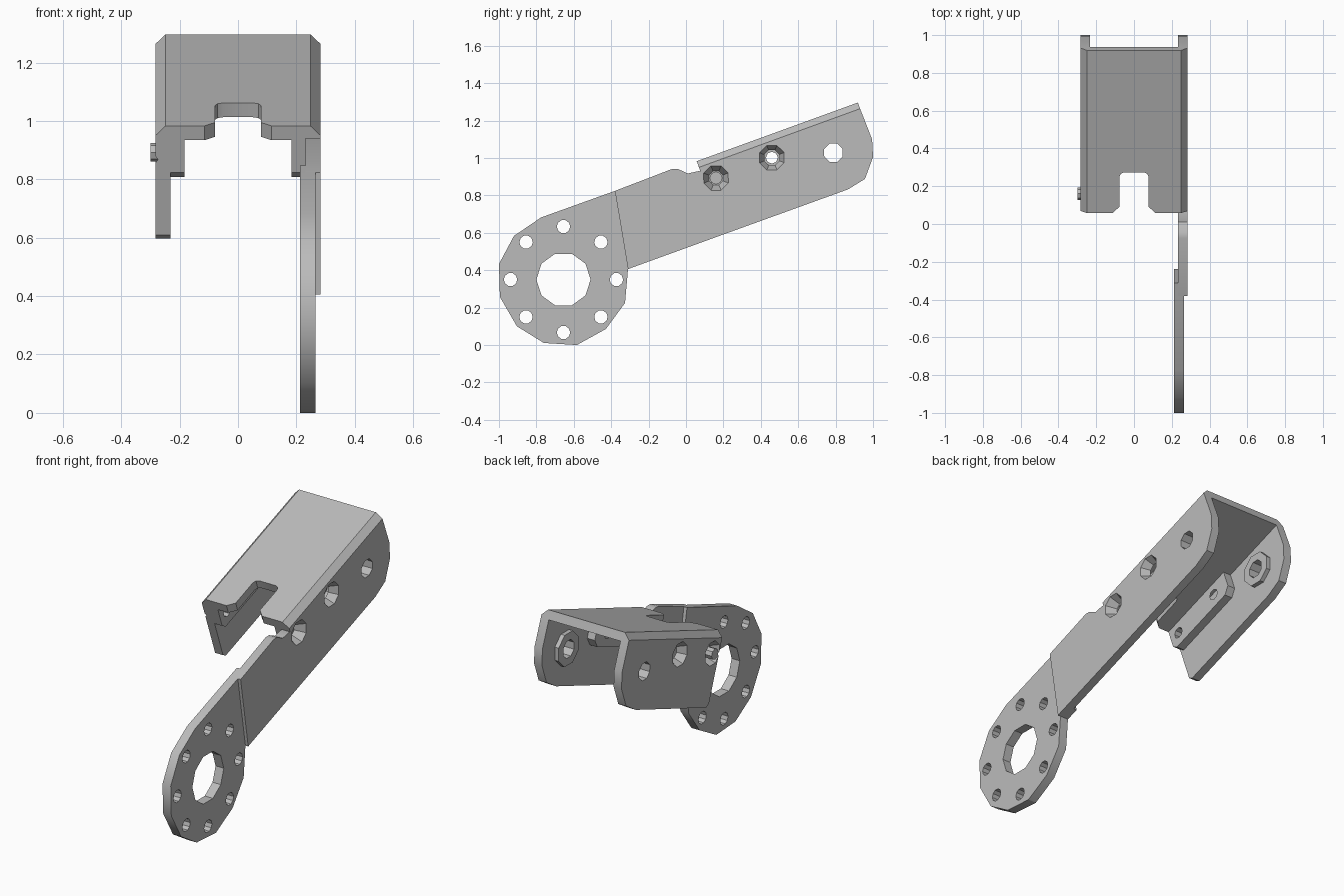
import bpy, bmesh, math
from mathutils import Matrix, Vector

if "Cube" in bpy.data.objects:
    bpy.data.objects.remove(bpy.data.objects["Cube"])

grey = bpy.data.materials.new("metal grey")
grey.use_nodes = True
colour = (0.5, 0.5, 0.5, 1)
grey.diffuse_color = colour
grey.node_tree.nodes["Principled BSDF"].inputs["Base Color"].default_value = colour

C, S = math.cos(math.radians(20)), math.sin(math.radians(20))
OUT, IN = 0.283, 0.232          # side wall faces
LOW, TOP = 0.487, 0.904         # lower edge and top face, across the slope
FRONT, BACK = 0.39, 1.307       # channel ends, along the slope


def tilt(u, v):
    """Slope coordinates to (y, z)."""
    return (u * C - v * S, u * S + v * C)


def finish(bm, name):
    bmesh.ops.recalc_face_normals(bm, faces=bm.faces)
    mesh = bpy.data.meshes.new(name)
    bm.to_mesh(mesh)
    bm.free()
    mesh.materials.append(grey)
    obj = bpy.data.objects.new(name, mesh)
    bpy.context.collection.objects.link(obj)
    return obj


def extrude(name, start, shift):
    """Solid from a 3D outline and an extrusion vector."""
    bm = bmesh.new()
    face = bm.faces.new([bm.verts.new(p) for p in start])
    new = bmesh.ops.extrude_face_region(bm, geom=[face])["geom"]
    verts = [g for g in new if isinstance(g, bmesh.types.BMVert)]
    bmesh.ops.translate(bm, verts=verts, vec=shift)
    return finish(bm, name)


def plate(name, outline, x0, x1):
    return extrude(name, [(x0, y, z) for y, z in outline], (x1 - x0, 0, 0))


def rod(name, yz, x0, x1, r0, r1, sides, turn=0):
    """Cylinder or cone along x."""
    bm = bmesh.new()
    bmesh.ops.create_cone(bm, cap_ends=True, segments=sides, radius1=r0, radius2=r1, depth=abs(x1 - x0))
    rot = Matrix.Rotation(turn, 4, 'X') @ Matrix.Rotation(math.copysign(math.pi / 2, x1 - x0), 4, 'Y')
    bm.transform(Matrix.Translation(((x0 + x1) / 2, *yz)) @ rot)
    return finish(bm, name)


def combine(target, tool, operation):
    mod = target.modifiers.new("bool", 'BOOLEAN')
    mod.operation, mod.solver, mod.object = operation, 'EXACT', tool
    bpy.context.view_layer.objects.active = target
    bpy.ops.object.modifier_apply(modifier=mod.name)
    bpy.data.objects.remove(tool)


def smooth(obj):
    bpy.ops.object.select_all(action='DESELECT')
    obj.select_set(True)
    bpy.context.view_layer.objects.active = obj
    bpy.ops.object.shade_smooth_by_angle(angle=math.radians(32))


# Folded channel: U section swept up the slope
half = [(OUT, LOW - 0.05), (OUT, TOP - 0.035), (0.248, TOP)]
inner = [(IN, TOP - 0.052), (IN, LOW - 0.05)]
section = half + [(-x, v) for x, v in reversed(half)]
section += [(-x, v) for x, v in reversed(inner)] + inner
channel = extrude("channel_bracket", [(x, *tilt(FRONT, v)) for x, v in section],
                  Vector((0, C, S)) * 1.1)

# Side silhouette rounds the back corners and trims the front corner
silhouette = [tilt(FRONT, TOP + 0.05), tilt(FRONT, LOW + 0.02), tilt(FRONT + 0.02, LOW),
              (0.866, 0.832), (0.957, 0.888), (1.0, 1.005), (0.995, 1.10),
              tilt(BACK, TOP - 0.035), tilt(BACK, TOP + 0.05)]
combine(channel, plate("side_trim", silhouette, -0.5, 0.5), 'INTERSECT')

# Notch in the front of the top face
notch = [(0.115, -0.02), (0.115, 0), (0.078, 0.035), (0.078, 0.205), (0.07, 0.222), (0.052, 0.23)]
notch += [(-x, u) for x, u in reversed(notch)]
combine(channel, extrude("notch_cutter", [(x, *tilt(FRONT + u, TOP - 0.1)) for x, u in notch],
                         Vector((0, -S, C)) * 0.2), 'DIFFERENCE')

# Long arm continuing the left wall, with a fold relief on its upper edge
arm = [(-0.38, 0.824), (-0.075, 0.941), (-0.043, 0.941), (0.01, 0.917), (0.068, 0.93),
       tilt(FRONT, 0.845), tilt(FRONT + 0.03, 0.8), tilt(FRONT + 0.03, LOW), (-0.31, 0.406)]
combine(channel, plate("arm", arm, IN, OUT), 'UNION')

# Inner pads and round bosses on both walls
bolts = [tilt(0.456, 0.784), tilt(0.774, 0.784)]
pivot = (0.788, 1.028)
pad = [(FRONT, 0.87), (FRONT, 0.735), (FRONT + 0.025, 0.708), (0.85, 0.708), (0.89, 0.745), (0.89, 0.87)]
for s in (-1, 1):
    combine(channel, plate("pad", [tilt(*p) for p in pad], s * 0.183, s * (IN + 0.02)), 'UNION')
    combine(channel, rod("boss", pivot, s * 0.207, s * (IN + 0.02), 0.1, 0.1, 8, 0.4), 'UNION')

# Countersunk bolt holes and the plain pivot hole
for s in (-1, 1):
    for b in bolts:
        combine(channel, rod("countersink", b, s * (OUT + 0.002), s * 0.225, 0.072, 0.04, 8, 0.4), 'DIFFERENCE')
        combine(channel, rod("bolt_hole", b, s * 0.15, s * 0.3, 0.032, 0.032, 8), 'DIFFERENCE')
    combine(channel, rod("pivot_hole", pivot, s * 0.15, s * 0.3, 0.053, 0.053, 8, 0.4), 'DIFFERENCE')
smooth(channel)

# Mounting disc with a lap behind the arm
rim = [(-0.38, 0.824), (-0.775, 0.682), (-0.92, 0.583), (-1.0, 0.433), (-0.995, 0.257),
       (-0.904, 0.10), (-0.76, 0.011), (-0.583, 0), (-0.428, 0.086), (-0.326, 0.225), (-0.31, 0.406)]
disc = plate("mounting_disc", rim, 0.212, 0.265)
lap = [(-0.38, 0.824), (-0.312, 0.848), (-0.237, 0.433), (-0.31, 0.406)]
combine(disc, plate("lap", lap, 0.212, IN), 'UNION')

# Large centre hole and ring of eight screw holes
hub = (-0.655, 0.35)
combine(disc, rod("centre_hole", hub, 0.1, 0.4, 0.145, 0.145, 10), 'DIFFERENCE')
for i in range(8):
    a = i * math.pi / 4
    spot = (hub[0] + 0.283 * math.cos(a), hub[1] + 0.283 * math.sin(a))
    combine(disc, rod("screw_hole", spot, 0.1, 0.4, 0.036, 0.036, 10), 'DIFFERENCE')
smooth(disc)
